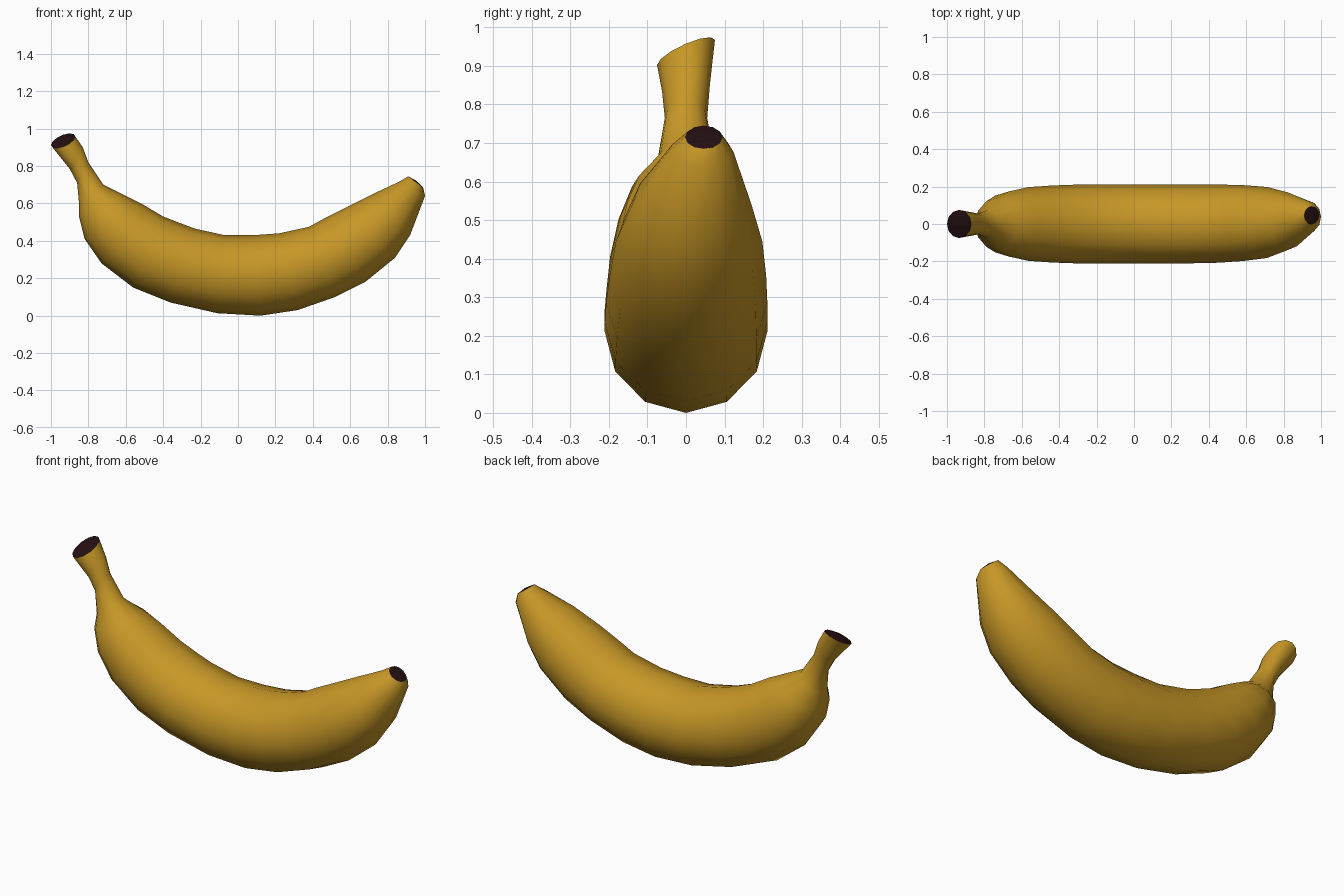
import bpy, bmesh, math

if "Cube" in bpy.data.objects:
    bpy.data.objects.remove(bpy.data.objects["Cube"])

SIDES = 12


def material(name, color):
    m = bpy.data.materials.new(name)
    m.diffuse_color = (*color, 1)
    m.use_nodes = True
    m.node_tree.nodes["Principled BSDF"].inputs["Base Color"].default_value = m.diffuse_color
    return m


# Rings along the fruit: outer x, z, inner x, z, y centre, half width, sideways slant
RINGS = [
    (-1.00, .912, -.87, .958, 0, .075, .43),
    (-.90, .785, -.83, .90, 0, .062, .15),
    (-.86, .71, -.80, .82, 0, .055, 0),
    (-.85, .60, -.72, .70, 0, .075, 0),
    (-.85, .53, -.61, .645, 0, .14, 0),
    (-.82, .41, -.51, .595, 0, .175, 0),
    (-.73, .28, -.40, .53, 0, .197, 0),
    (-.56, .15, -.31, .495, 0, .206, 0),
    (-.36, .07, -.23, .465, 0, .211, 0),
    (-.11, .013, -.07, .43, 0, .212, 0),
    (.12, .0, .08, .43, 0, .212, 0),
    (.32, .03, .22, .44, 0, .211, 0),
    (.52, .10, .38, .475, .002, .209, 0),
    (.68, .18, .48, .53, .005, .203, 0),
    (.84, .31, .58, .58, .008, .190, 0),
    (.92, .43, .72, .65, .015, .155, 0),
    (1.00, .64, .86, .715, .038, .085, 0),
    (.99, .685, .91, .745, .046, .048, 0),
]

bm = bmesh.new()
loops = []
for x0, z0, x1, z1, yc, hw, slant in RINGS:
    loop = []
    for i in range(SIDES):
        a = 2 * math.pi * i / SIDES
        f = (1 - math.cos(a)) / 2
        dy = hw * math.sin(a)
        loop.append(bm.verts.new((x0 + (x1 - x0) * f, yc + dy,
                                  z0 + (z1 - z0) * f + slant * dy)))
    loops.append(loop)

# Peel
for a, b in zip(loops, loops[1:]):
    for i in range(SIDES):
        j = (i + 1) % SIDES
        bm.faces.new((a[i], a[j], b[j], b[i]))

# Dark cut ends, slightly domed
for loop, tip in ((loops[0], (-.94, -.005, .955)), (loops[-1], (.955, .046, .72))):
    c = bm.verts.new(tip)
    for i in range(SIDES):
        j = (i + 1) % SIDES
        f = bm.faces.new((loop[i], loop[j], c))
        f.material_index = 1

bmesh.ops.recalc_face_normals(bm, faces=bm.faces)
for f in bm.faces:
    f.smooth = True
for e in bm.edges:
    if len({f.material_index for f in e.link_faces}) == 2:
        e.smooth = False

mesh = bpy.data.meshes.new("banana")
bm.to_mesh(mesh)
bm.free()
mesh.materials.append(material("yellow peel", (.57, .31, .02)))
mesh.materials.append(material("dark brown ends", (.018, .005, .006)))
banana = bpy.data.objects.new("banana", mesh)
bpy.context.collection.objects.link(banana)
